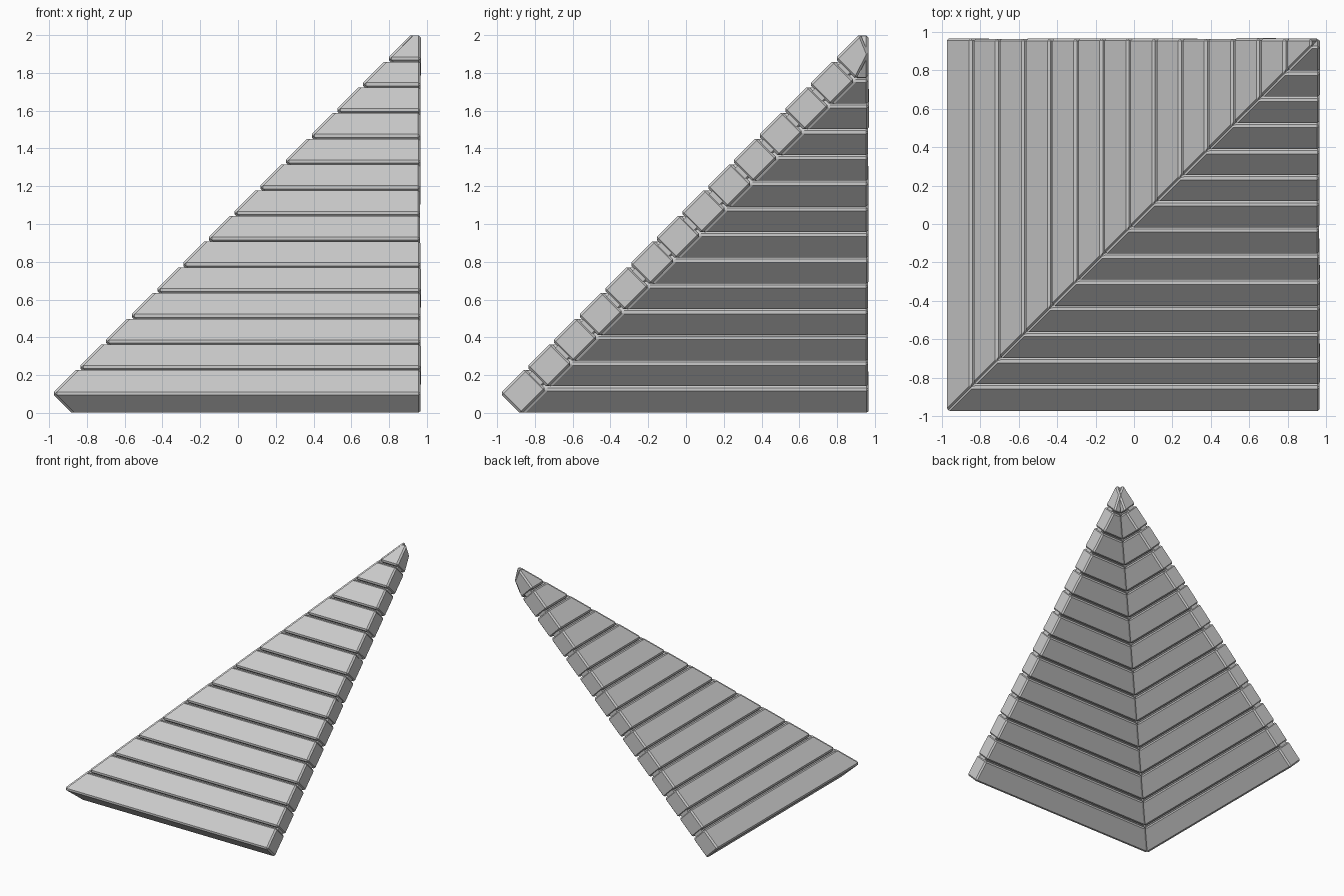
import bpy, bmesh, random

if "Cube" in bpy.data.objects:
    bpy.data.objects.remove(bpy.data.objects["Cube"])

random.seed(4)
ROWS = 14
S0, S1 = -0.88, 2.93          # up-slope range, measured as y + z
OUT, INN = 1.085, 0.865       # outer and inner roof planes, measured as z - y
EDGE = 0.968                  # open ends of the roof corner
PITCH = (S1 - S0) / ROWS


def slab(name, s_lo, s_hi, n_out, n_in, end, swap, bevel=0.0):
    """Sloped plank, mitred on the x = y plane; swap makes the other wing."""
    bm = bmesh.new()
    rings = [[], []]
    for s, n in ((s_lo, n_out), (s_hi, n_out), (s_hi, n_in), (s_lo, n_in)):
        y, z = min((s - n) / 2, end), (s + n) / 2
        for ring, x in zip(rings, (min(y, 0.935), end)):
            ring.append(bm.verts.new((y, x, z) if swap else (x, y, z)))
    a, b = rings
    bm.faces.new(a)
    bm.faces.new(b[::-1])
    for i in range(4):
        j = (i + 1) % 4
        bm.faces.new((a[j], a[i], b[i], b[j]))
    bmesh.ops.recalc_face_normals(bm, faces=bm.faces)
    me = bpy.data.meshes.new(name)
    bm.to_mesh(me)
    bm.free()
    ob = bpy.data.objects.new(name, me)
    bpy.context.collection.objects.link(ob)
    if bevel:
        m = ob.modifiers.new("chamfer", 'BEVEL')
        m.width, m.segments = bevel, 1
        m.limit_method = 'ANGLE'
    return ob


for wing, swap in (("front", False), ("left", True)):
    # thin backing that closes the grooves between planks
    slab(wing + "_backing", S0 + 0.06, S1 - 0.06, OUT - 0.05, INN + 0.05,
         EDGE - 0.008, swap)
    # rows of chamfered planks
    for r in range(ROWS):
        lo = S0 + r * PITCH + (0.008 if r else 0)
        hi = S0 + (r + 1) * PITCH - (0.008 if r < ROWS - 1 else 0)
        slab(f"{wing}_plank_{r + 1}", lo, hi, OUT, INN,
             EDGE - random.uniform(0, 0.004), swap, 0.012)
